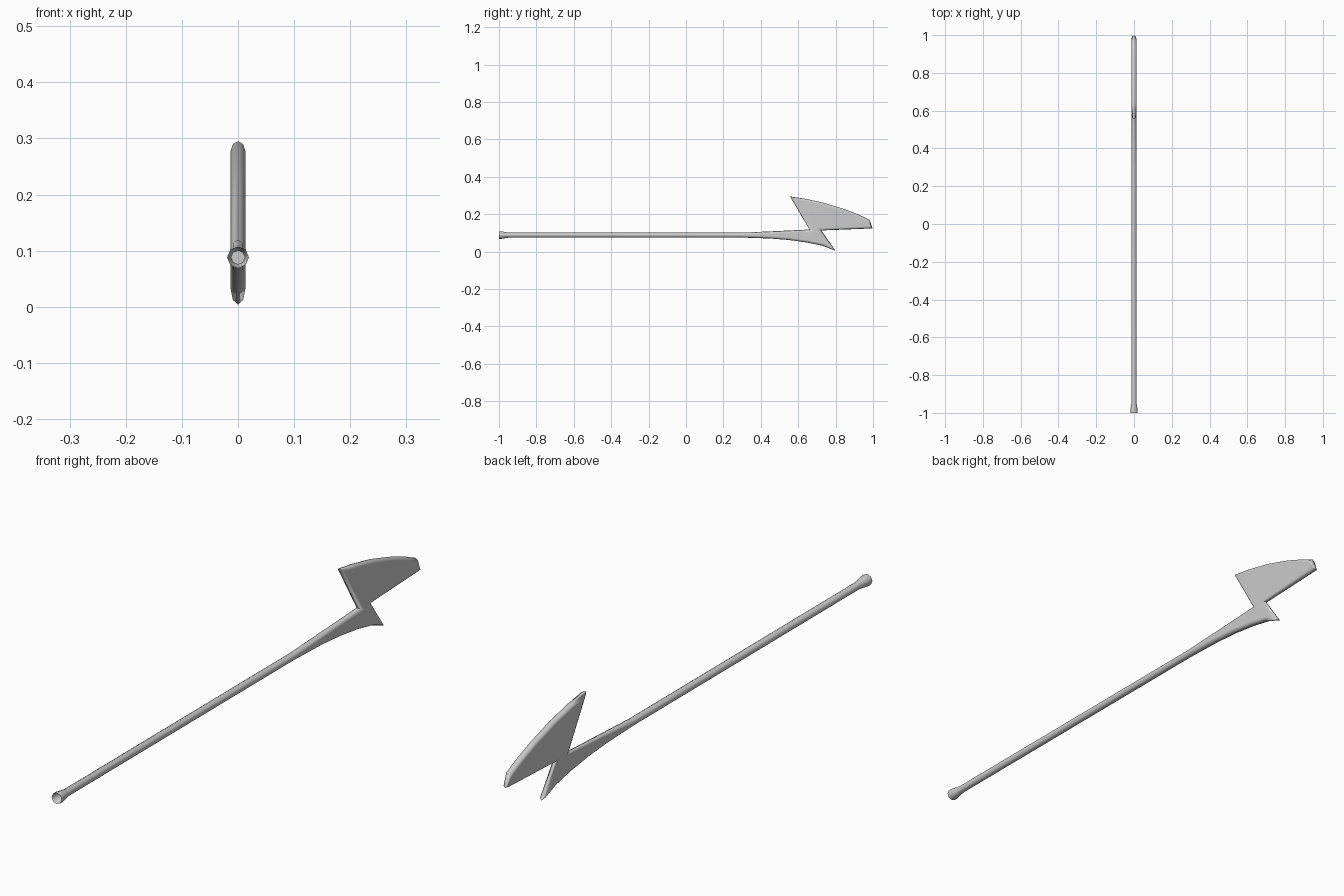
import bpy, bmesh, math
from mathutils import Vector

if "Cube" in bpy.data.objects:
    bpy.data.objects.remove(bpy.data.objects["Cube"])

R = 0.013       # shaft radius and half thickness of the head
ZC = 0.088      # height of the shaft axis
JOIN = 0.30     # y where the shaft flows into the head


def finish(bm, name):
    bmesh.ops.recalc_face_normals(bm, faces=bm.faces[:])
    mesh = bpy.data.meshes.new(name)
    bm.to_mesh(mesh)
    bm.free()
    obj = bpy.data.objects.new(name, mesh)
    bpy.context.collection.objects.link(obj)
    bpy.ops.object.select_all(action='DESELECT')
    obj.select_set(True)
    bpy.context.view_layer.objects.active = obj
    bpy.ops.object.shade_smooth_by_angle(angle=math.radians(50))
    return obj


def bridge(bm, a, b, closed):
    n = len(a)
    for i in range(n if closed else n - 1):
        j = (i + 1) % n
        quad = list(dict.fromkeys([a[i], a[j], b[j], b[i]]))
        bm.faces.new(quad)


def inset(points, d):
    """Offset an open counter-clockwise outline inward by d with mitred corners."""
    pts = [Vector(p) for p in points]
    dirs = [(b - a).normalized() for a, b in zip(pts, pts[1:])]
    dirs = [Vector((1, 0))] + dirs + [Vector((-1, 0))]
    dirs[1], dirs[-2] = dirs[1], dirs[-2]
    out = []
    for i, p in enumerate(pts):
        n0 = Vector((-dirs[i].y, dirs[i].x))
        n1 = Vector((-dirs[i + 1].y, dirs[i + 1].x))
        if i == 0:
            n1 = n0
        if i == len(pts) - 1:
            n0 = n1
        m = n0 + n1
        out.append(p + m * (2 * d / m.length_squared))
    return out


# Shaft: octagonal tube with a flared, hollowed butt end
bm = bmesh.new()
rings = []
for y, r in [(-0.965, 0.0125), (-0.996, 0.0175), (-1.0, 0.0195), (-0.985, 0.0195),
             (-0.965, 0.016), (-0.945, R), (JOIN, R)]:
    rings.append([bm.verts.new((r * math.sin(k * math.pi / 4), y,
                                ZC + r * math.cos(k * math.pi / 4))) for k in range(8)])
for a, b in zip(rings, rings[1:]):
    bridge(bm, a, b, True)
bm.faces.new(rings[0])
finish(bm, "shaft")

# Head: zigzag outline (y, z) with a rounded bevel running along every edge
outline = [
    (JOIN, ZC - R), (0.45, 0.070), (0.55, 0.062), (0.65, 0.048), (0.73, 0.031),
    (0.80, 0.004),                                   # lower barb
    (0.724, 0.113), (0.998, 0.124), (0.981, 0.171),  # notch and blade nose
    (0.92, 0.199), (0.85, 0.226), (0.74, 0.260), (0.64, 0.282),
    (0.556, 0.295),                                  # upper barb
    (0.66, 0.118), (JOIN, ZC + R),
]
bm = bmesh.new()
edge = [bm.verts.new((0, y, z)) for y, z in outline]
for side in (-1, 1):
    mid = [bm.verts.new((side * R * 0.707, p.x, p.y)) for p in inset(outline, R * 0.293)]
    flat = [bm.verts.new((side * R, p.x, p.y)) for p in inset(outline, R)[:-1]]
    bridge(bm, edge, mid, False)
    bridge(bm, mid, flat + flat[:1], False)
    bm.faces.new(flat)
head = finish(bm, "axe_head")
weighted = head.modifiers.new("flat_sides", 'WEIGHTED_NORMAL')
weighted.keep_sharp = True
